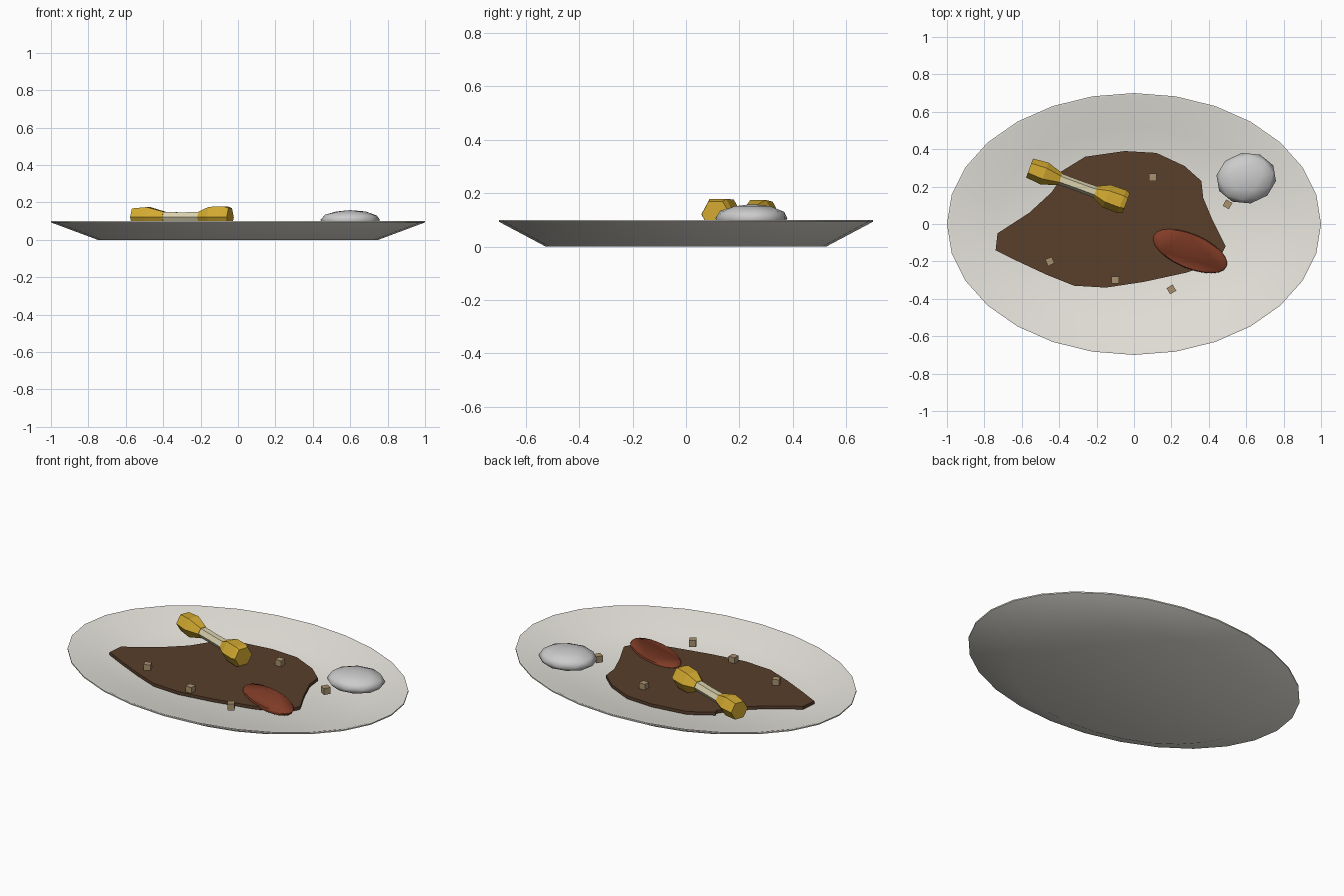
import bpy, bmesh, math
from mathutils import Matrix, Vector

if "Cube" in bpy.data.objects:
    bpy.data.objects.remove(bpy.data.objects["Cube"])


def material(name, rgb):
    m = bpy.data.materials.new(name)
    m.diffuse_color = (*rgb, 1)
    m.use_nodes = True
    m.node_tree.nodes["Principled BSDF"].inputs["Base Color"].default_value = m.diffuse_color
    return m


CHINA = material("china", (0.80, 0.78, 0.72))
SAUCE = material("sauce_brown", (0.10, 0.05, 0.025))
RED = material("sauce_red", (0.22, 0.045, 0.02))
GOLD = material("gold", (0.65, 0.40, 0.03))
BONE = material("bone", (0.70, 0.64, 0.42))
CRUMB = material("crumb", (0.40, 0.29, 0.16))
WHITE = material("white", (0.85, 0.85, 0.83))


def finish(name, bm, mat, matrix=Matrix(), smooth=None):
    bmesh.ops.recalc_face_normals(bm, faces=bm.faces)
    mesh = bpy.data.meshes.new(name)
    bm.to_mesh(mesh)
    bm.free()
    mesh.materials.append(mat)
    mesh.transform(matrix)
    ob = bpy.data.objects.new(name, mesh)
    bpy.context.collection.objects.link(ob)
    if smooth:
        bpy.context.view_layer.objects.active = ob
        ob.select_set(True)
        bpy.ops.object.shade_smooth_by_angle(angle=math.radians(smooth))
        ob.select_set(False)
    return ob


def lathe(name, profile, sides, mat, matrix=Matrix(), smooth=None):
    """Rings of (radius, height) joined along z and capped at both ends."""
    bm = bmesh.new()
    rings = [[bm.verts.new((r * math.cos(2 * math.pi * i / sides),
                            r * math.sin(2 * math.pi * i / sides), z))
              for i in range(sides)] for r, z in profile]
    for a, b in zip(rings, rings[1:]):
        for i in range(sides):
            j = (i + 1) % sides
            bm.faces.new((a[i], a[j], b[j], b[i]))
    bm.faces.new(rings[0][::-1])
    bm.faces.new(rings[-1])
    return finish(name, bm, mat, matrix, smooth)


def place(loc, turn=0, scale=(1, 1, 1)):
    return (Matrix.Translation(loc) @ Matrix.Rotation(math.radians(turn), 4, 'Z')
            @ Matrix.Diagonal((*scale, 1)))


# oval plate with a thin rim
lathe("plate", [(0.75, 0), (1.0, 0.093), (1.0, 0.1), (0.985, 0.1), (0.75, 0.03)],
      28, CHINA, place((0, 0, 0), 0, (1, 0.7, 1)), 40)

# brown sauce puddle
outline = [(-.74, -.14), (-.73, -.05), (-.56, .06), (-.44, .17), (-.38, .26),
           (-.39, .28), (-.26, .36), (-.05, .39), (.12, .38), (.27, .31),
           (.36, .23), (.37, .14), (.42, .02), (.49, -.12), (.45, -.2),
           (.28, -.26), (.05, -.31), (-.15, -.34), (-.32, -.33),
           (-.47, -.27), (-.62, -.20)]
bm = bmesh.new()
face = bm.faces.new([bm.verts.new((x, y, 0.04)) for x, y in outline])
top = bmesh.ops.extrude_face_region(bm, geom=[face])["geom"]
bmesh.ops.translate(bm, vec=(0, 0, 0.018),
                    verts=[v for v in top if isinstance(v, bmesh.types.BMVert)])
finish("sauce_puddle", bm, SAUCE)

# red smear on the sauce
lathe("red_smear", [(0.96, 0.045), (1, 0.06), (0.96, 0.068)], 24, RED,
      place((0.3, -0.145, 0), -23, (0.212, 0.092, 1)), 60)

# six-sided bone: shaft with a knob at each end, lying along local z
lie = place((-0.3, 0.205, 0.121), -20) @ Matrix.Rotation(math.radians(90), 4, 'Y') \
    @ Matrix.Rotation(math.radians(30), 4, 'Z')
lie = lie @ Matrix.Rotation(math.radians(60), 4, 'Z')
lathe("bone_shaft", [(0.032, -0.15), (0.03, 0), (0.032, 0.15)], 6, BONE, lie)
lathe("bone_knob_left", [(0.054, -0.275), (0.062, -0.19), (0.034, -0.1)], 6, GOLD, lie)
lathe("bone_knob_right", [(0.034, 0.1), (0.064, 0.165), (0.066, 0.25), (0.056, 0.275)],
      6, GOLD, lie)

# white dollop
bm = bmesh.new()
bmesh.ops.create_icosphere(bm, subdivisions=2, radius=1)
finish("white_dollop", bm, WHITE, place((0.6, 0.245, 0.106), 10, (0.162, 0.137, 0.053)), 60)

# crumbs
for i, (x, y, turn) in enumerate([(-.45, -.2, 25), (-.1, -.3, 0), (.2, -.35, 30),
                                  (.1, .25, 0), (.5, .105, -30)]):
    bm = bmesh.new()
    bmesh.ops.create_cube(bm, size=0.038)
    finish(f"crumb_{i + 1}", bm, CRUMB, place((x, y, 0.073), turn))
